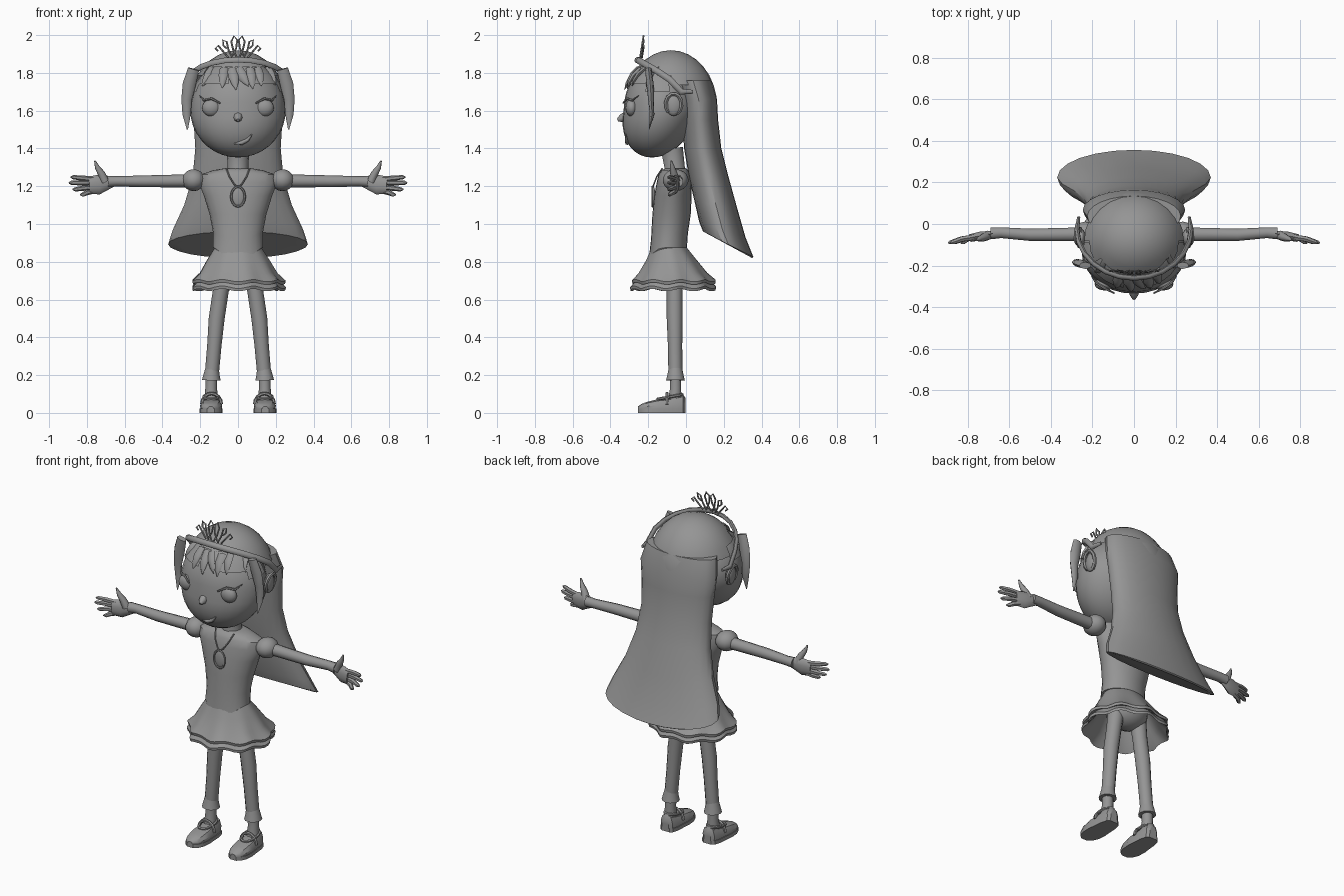
import bpy, bmesh, math
from mathutils import Vector

grey = bpy.data.materials.new("plain_grey")
grey.diffuse_color = (0.3, 0.3, 0.3, 1)


def finish(name, bm, angle=35):
    bmesh.ops.recalc_face_normals(bm, faces=bm.faces)
    me = bpy.data.meshes.new(name)
    bm.to_mesh(me)
    bm.free()
    ob = bpy.data.objects.new(name, me)
    bpy.context.collection.objects.link(ob)
    me.materials.append(grey)
    bpy.ops.object.select_all(action='DESELECT')
    ob.select_set(True)
    bpy.context.view_layer.objects.active = ob
    bpy.ops.object.shade_smooth_by_angle(angle=math.radians(angle))
    return ob


def loft(name, rings, caps=(True, True), angle=35):
    """Skin a list of closed rings with quads."""
    bm = bmesh.new()
    vs = [[bm.verts.new(p) for p in r] for r in rings]
    n = len(vs[0])
    for a, b in zip(vs, vs[1:]):
        for i in range(n):
            j = (i + 1) % n
            bm.faces.new((a[i], a[j], b[j], b[i]))
    if caps[0]:
        bm.faces.new(vs[0])
    if caps[1]:
        bm.faces.new(vs[-1])
    return finish(name, bm, angle)


def oval(z, w, yf, yb, n=20, dip=0, wave=0, waves=9):
    """Horizontal oval ring; dip lowers the front, wave ruffles the edge."""
    pts = []
    for i in range(n):
        t = 2 * math.pi * i / n
        k = 1 + wave * math.cos(waves * t)
        s = math.sin(t)
        zz = z - dip * max(0, -s) ** 3 + 0.15 * wave * math.sin(waves * t)
        pts.append((w * k * math.cos(t), (yf + yb) / 2 + k * s * (yb - yf) / 2, zz))
    return pts


def tube(name, pts, radii, n=8, flat=1.0):
    """Tapered tube along a path; flat squashes it on one axis."""
    pts = [Vector(p) for p in pts]
    if not isinstance(radii, (list, tuple)):
        radii = [radii] * len(pts)
    rings, u = [], None
    for i, p in enumerate(pts):
        d = (pts[min(i + 1, len(pts) - 1)] - pts[max(i - 1, 0)]).normalized()
        if u is None:
            u = d.cross(Vector((0, 1, 0)) if abs(d.y) < 0.8 else Vector((1, 0, 0)))
        u = (u - d * u.dot(d)).normalized()
        v = d.cross(u)
        rings.append([p + radii[i] * (u * math.cos(a) + v * flat * math.sin(a))
                      for a in (2 * math.pi * k / n for k in range(n))])
    return loft(name, rings, angle=50)


def ball(name, c, r, seg=16, keep=None, shear=0):
    """Ellipsoid; keep(co) selects the faces that stay."""
    bm = bmesh.new()
    bmesh.ops.create_uvsphere(bm, u_segments=seg, v_segments=max(6, seg * 2 // 3), radius=1)
    for v in bm.verts:
        v.co = Vector([c[k] + r[k] * v.co[k] for k in range(3)])
        v.co.y += shear * min(0, v.co.z - c[2])
    if keep:
        bad = [f for f in bm.faces if not keep(f.calc_center_median())]
        bmesh.ops.delete(bm, geom=bad, context='FACES')
    return finish(name, bm)


# Head, with the chin pushed forward
HC, HR = (0, -0.13, 1.605), (0.253, 0.2, 0.253)
ball("head", HC, HR, 28, shear=0.2)


def face(x, z, off=0.0):
    """Point on the front of the head."""
    q = 1 - (x / HR[0]) ** 2 - ((z - HC[2]) / HR[2]) ** 2
    y = HC[1] - HR[1] * math.sqrt(max(0.0, q)) + 0.2 * min(0, z - HC[2])
    return (x, y - off, z)


tube("nose", [(0, -0.3, 1.575), (0, -0.34, 1.56), (0, -0.362, 1.55)], [0.03, 0.022, 0.008])
tube("mouth", [face(x, z, 0.002) for x, z in ((-0.02, 1.425), (0.02, 1.43), (0.05, 1.445), (0.075, 1.475))],
     [0.003, 0.012, 0.01, 0.003])
tube("neck", [(0, -0.06, 1.24), (0, -0.06, 1.3), (0, -0.075, 1.4)], [0.075, 0.055, 0.06], 14)

# Hair: crown behind the headband, long back fall, fringe
ball("hair_crown", (0, -0.08, 1.62), (0.26, 0.245, 0.3), 24,
     keep=lambda p: p.z > 1.71 - 0.52 * (p.y - 0.02))
falls = [(0.95, 0.82, 0.35, 0.11, 0.35), (0.96, 0.825, 0.37, 0.09, 0.357), (1.01, 0.93, 0.345, 0.07, 0.315),
         (1.12, 1.08, 0.285, 0.045, 0.272), (1.25, 1.25, 0.24, 0.015, 0.225), (1.4, 1.4, 0.226, -0.01, 0.187),
         (1.55, 1.55, 0.235, -0.02, 0.17), (1.66, 1.66, 0.247, -0.03, 0.164), (1.76, 1.76, 0.225, -0.06, 0.135)]
rings = []
for zf, zb, w, yf, yb in falls:
    rings.append([(x, y, zf + (zb - zf) * (y - yf) / (yb - yf)) for x, y, _ in oval(0, w, yf, yb, 24)])
loft("hair_fall", rings)
ball("fringe_base", (0, -0.13, 1.61), (0.262, 0.21, 0.262), 28,
     keep=lambda p: p.y < -0.08 and p.z > 1.775 - 0.25 * abs(p.x))
strands = [(-0.13, -0.19, 1.73), (-0.07, -0.085, 1.72), (-0.03, -0.01, 1.71), (0.0, 0.055, 1.73),
           (0.06, 0.08, 1.715), (0.1, 0.125, 1.73), (0.15, 0.2, 1.735)]
for x0, x1, z1 in strands:
    path = [face(x0 + (x1 - x0) * t, 1.82 + (z1 - 1.82) * t, 0.014) for t in (0, 0.35, 0.7, 1)]
    tube("fringe_strand", path, [0.026, 0.028, 0.018, 0.002], 6, 0.6)

for s in (-1, 1):
    # Eye with lashes, ear, side lock
    ex, ey, ez = face(s * 0.14, 1.615)
    ball("eye", (ex, ey + 0.008, ez), (0.05, 0.032, 0.046), 16)
    tube("upper_lash", [face(s * x, z, 0.02) for x, z in ((0.095, 1.64), (0.14, 1.664), (0.18, 1.655), (0.205, 1.68))],
         [0.004, 0.007, 0.007, 0.002], 6)
    ball("ear", (s * 0.253, -0.065, 1.63), (0.02, 0.042, 0.058), 12)
    tube("ear_rim", [(s * (0.262 + 0.01 * math.sin(a)), -0.065 + 0.042 * math.cos(a), 1.635 + 0.055 * math.sin(a))
                     for a in (math.radians(d) for d in range(-70, 231, 30))], 0.011, 6)
    tube("side_lock", [(s * 0.235, -0.2, 1.82), (s * 0.258, -0.19, 1.74), (s * 0.272, -0.185, 1.66),
                       (s * 0.272, -0.18, 1.58), (s * 0.268, -0.195, 1.5)],
         [0.03, 0.035, 0.028, 0.022, 0.003], 8, 0.55)

    # Puffed sleeve and arm
    ball("sleeve", (s * 0.235, -0.055, 1.232), (0.062, 0.068, 0.058), 14)
    tube("arm", [(s * 0.22, -0.05, 1.23), (s * 0.3, -0.05, 1.228), (s * 0.5, -0.052, 1.226), (s * 0.64, -0.042, 1.226),
                 (s * 0.69, -0.045, 1.224)], [0.036, 0.034, 0.031, 0.027, 0.03], 10)

    # Hand with four fingers and a thumb
    tube("palm", [(s * 0.66, -0.043, 1.225), (s * 0.7, -0.05, 1.218), (s * 0.74, -0.058, 1.208), (s * 0.79, -0.068, 1.205)],
         [0.028, 0.04, 0.052, 0.045], 10, 0.42)
    for z0, x1, z1 in ((1.238, 0.885, 1.248), (1.218, 0.895, 1.218), (1.195, 0.875, 1.183), (1.175, 0.835, 1.155)):
        tube("finger", [(s * 0.765, -0.062, z0), (s * (0.77 + x1) / 2, -0.072, (z0 + z1) / 2),
                        (s * (x1 - 0.012), -0.088, z1), (s * x1, -0.092, z1)], [0.014, 0.014, 0.011, 0.004], 6)
    tube("thumb", [(s * 0.705, -0.055, 1.225), (s * 0.725, -0.065, 1.27), (s * 0.745, -0.072, 1.3), (s * 0.758, -0.078, 1.335)],
         [0.024, 0.019, 0.013, 0.004], 8)

    # Leg, cuff, ankle
    tube("leg", [(s * 0.07, -0.06, 0.8), (s * 0.092, -0.06, 0.64), (s * 0.113, -0.06, 0.5), (s * 0.125, -0.058, 0.36),
                 (s * 0.139, -0.056, 0.2)], [0.05, 0.042, 0.042, 0.038, 0.037], 12)
    tube("legging_cuff", [(s * 0.137, -0.056, 0.235), (s * 0.14, -0.056, 0.2), (s * 0.141, -0.056, 0.172)],
         [0.036, 0.043, 0.05], 12)
    tube("ankle", [(s * 0.141, -0.056, 0.19), (s * 0.142, -0.055, 0.13), (s * 0.142, -0.06, 0.06)],
         [0.031, 0.031, 0.038], 10)

    # Shoe lofted from heel to toe, with sole and strap
    shoe, sole = [], []
    for y, w, zt in ((-0.003, 0.022, 0.08), (-0.015, 0.038, 0.098), (-0.05, 0.048, 0.088), (-0.1, 0.052, 0.078),
                     (-0.15, 0.057, 0.072), (-0.2, 0.053, 0.06), (-0.235, 0.038, 0.048), (-0.253, 0.015, 0.035)):
        cx = s * (0.14 + 0.02 * max(0, -y - 0.05))
        prof = ((-1, 0.0), (-1.02, 0.45), (-0.75, 0.85), (0, 1), (0.75, 0.85), (1.02, 0.45), (1, 0.0))
        shoe.append([(cx + w * a, y, 0.015 + (zt - 0.015) * b) for a, b in prof])
        sole.append([(cx + a * (w + 0.004), y, z) for a, z in ((-1, 0.0), (-1, 0.022), (1, 0.022), (1, 0.0))])
    loft("shoe", shoe)
    loft("shoe_sole", sole)
    tube("shoe_strap", [(s * 0.14 + 0.052 * math.cos(a), -0.1, 0.045 + 0.058 * math.sin(a))
                        for a in (math.pi * k / 8 for k in range(9))], 0.009, 6)
    tube("shoe_opening", [(s * 0.142 + 0.04 * math.cos(a), -0.085 + 0.065 * math.sin(a), 0.085 + 0.012 * math.sin(a))
                          for a in (math.pi * k / 8 for k in range(17))], 0.008, 6)

    # Tiara scrolls and necklace chain
    tube("tiara_loop", [(s * x, -0.245 + 0.16 * (z - 1.87), z) for x, z in
                        ((0.005, 1.88), (0.025, 1.92), (0.036, 1.965), (0.022, 1.995), (0.004, 1.975), (0.01, 1.93), (0.03, 1.89))],
         0.005, 6)
    tube("tiara_scroll", [(s * x, -0.24 + 0.16 * (z - 1.87), z) for x, z in
                          ((0.03, 1.88), (0.05, 1.92), (0.06, 1.965), (0.08, 1.975), (0.078, 1.945), (0.06, 1.93))], 0.005, 6)
    tube("tiara_curl", [(s * x, -0.235 + 0.16 * (z - 1.87), z) for x, z in
                        ((0.05, 1.88), (0.08, 1.915), (0.105, 1.945), (0.12, 1.93), (0.105, 1.915))], 0.005, 6)
    tube("necklace_chain", [(s * 0.062, -0.125, 1.295), (s * 0.045, -0.155, 1.25), (s * 0.02, -0.17, 1.21), (0, -0.175, 1.195)],
         0.004, 6)

# Headband sweeping from above the forehead to behind the ears
band = []
for d in range(-105, 106, 15):
    a = math.radians(d)
    y = -0.095 - 0.165 * math.cos(a) + 0.07 * (1 - math.cos(a))
    band.append((0.275 * math.sin(a), y, 1.705 + 0.165 * max(-0.1, math.cos(a)) ** 0.75 if abs(d) < 90 else 1.70))
tube("headband", band, [0.01] + [0.017] * (len(band) - 2) + [0.01], 8, 0.7)

# Pendant on the chest
tube("pendant_rim", [(0.036 * math.cos(a), -0.178, 1.145 + 0.052 * math.sin(a))
                     for a in (2 * math.pi * k / 20 for k in range(21))], 0.006, 6)
ball("pendant", (0, -0.172, 1.145), (0.036, 0.01, 0.052), 16)

# Bodice with a pointed front hem
loft("bodice", [oval(0.875, 0.133, -0.198, 0.005, 24, 0.068), oval(0.95, 0.131, -0.185, 0.01, 24, 0.03),
                oval(1.05, 0.15, -0.178, 0.025, 24), oval(1.15, 0.181, -0.168, 0.03, 24),
                oval(1.22, 0.208, -0.155, 0.03, 24), oval(1.262, 0.198, -0.145, 0.022, 24),
                oval(1.285, 0.13, -0.13, 0.01, 24), oval(1.295, 0.07, -0.11, 0, 24)])

# Skirt: flared layer and ruffled underlayer, open below, over hips
loft("skirt", [oval(0.88, 0.12, -0.18, 0.0, 54), oval(0.81, 0.165, -0.21, 0.055, 54, 0, 0.01),
               oval(0.74, 0.205, -0.25, 0.11, 54, 0, 0.02), oval(0.7, 0.243, -0.282, 0.152, 54, 0, 0.04),
               oval(0.685, 0.24, -0.278, 0.15, 54, 0, 0.04), oval(0.705, 0.2, -0.245, 0.11, 54)], (True, False))
loft("skirt_ruffle", [oval(0.72, 0.2, -0.245, 0.115, 54), oval(0.665, 0.243, -0.29, 0.153, 54, 0, 0.045),
                      oval(0.65, 0.24, -0.288, 0.15, 54, 0, 0.045), oval(0.7, 0.19, -0.24, 0.105, 54),
                      oval(0.8, 0.13, -0.18, 0.04, 54)], (False, False))
ball("hips", (0, -0.065, 0.77), (0.13, 0.1, 0.1), 16)
